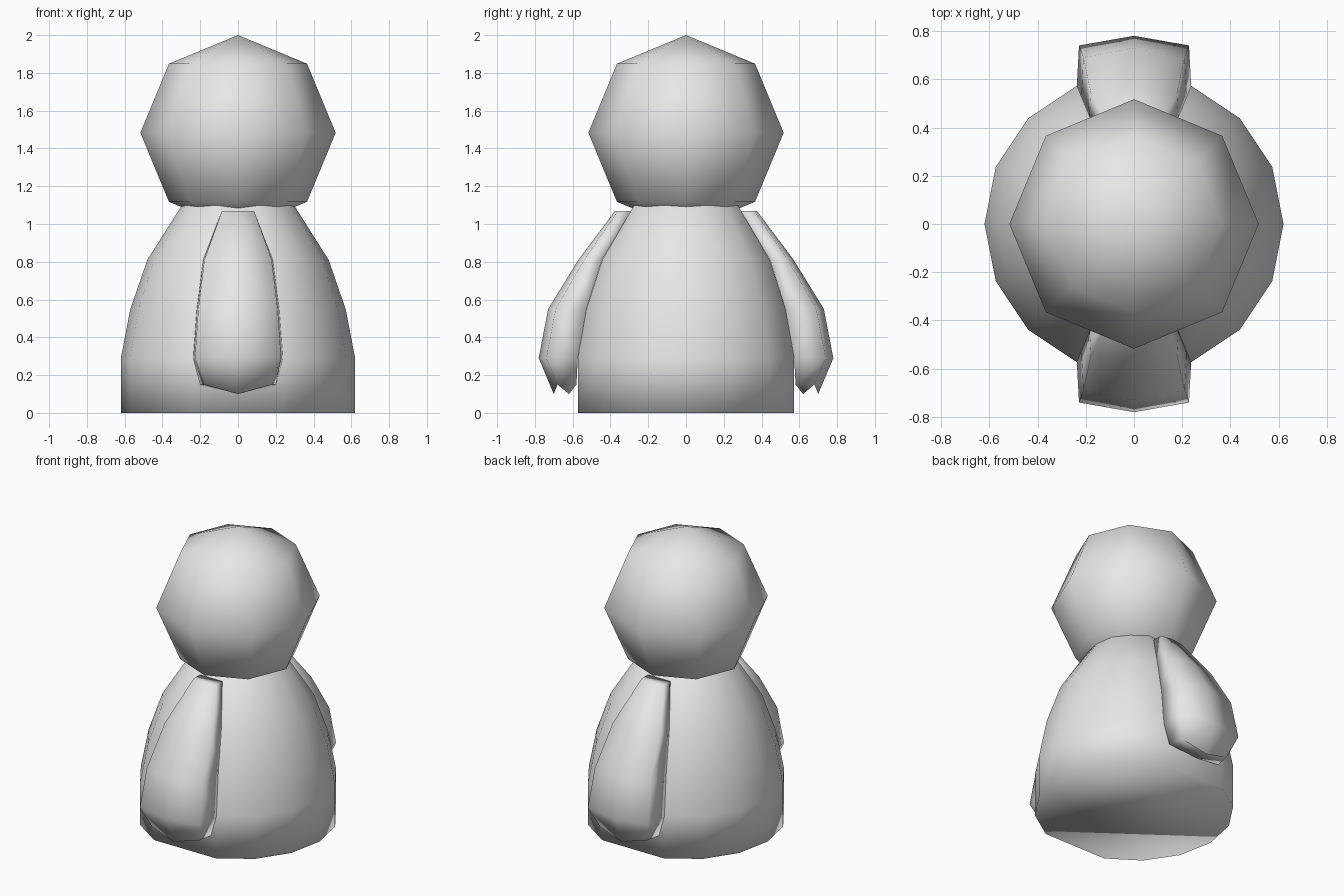
import bpy, bmesh, math

cube = bpy.data.objects.get("Cube")
if cube:
    bpy.data.objects.remove(cube, do_unlink=True)

grey = bpy.data.materials.new("light_grey")
grey.use_nodes = True
grey.diffuse_color = (0.8, 0.8, 0.8, 1)
for node in grey.node_tree.nodes:
    if node.type == 'BSDF_PRINCIPLED':
        node.inputs["Base Color"].default_value = grey.diffuse_color


def finish(name, bm):
    """Turn a bmesh into a smooth grey object."""
    bmesh.ops.recalc_face_normals(bm, faces=bm.faces[:])
    mesh = bpy.data.meshes.new(name)
    bm.to_mesh(mesh)
    bm.free()
    mesh.materials.append(grey)
    for poly in mesh.polygons:
        poly.use_smooth = True
    obj = bpy.data.objects.new(name, mesh)
    bpy.context.collection.objects.link(obj)
    return obj


def loft(name, rings):
    """Bridge equal-sized rings of points and cap both ends."""
    bm = bmesh.new()
    loops = [[bm.verts.new(p) for p in ring] for ring in rings]
    n = len(loops[0])
    for low, high in zip(loops, loops[1:]):
        for i in range(n):
            j = (i + 1) % n
            bm.faces.new((low[i], low[j], high[j], high[i]))
    bm.faces.new(loops[0])
    bm.faces.new(loops[-1])
    return finish(name, bm)


# Body: sixteen-sided bell, flattened at front and back where the arms sit
body_profile = [(0.62, 0), (0.62, 0.29), (0.57, 0.55), (0.48, 0.81),
                (0.29, 1.11), (0.12, 1.2)]
angles = [i * math.tau / 16 for i in range(16) if i % 8 != 4]
loft("body", [[(r * math.cos(a), r * math.sin(a), z) for a in angles]
              for r, z in body_profile])

# Head: low-sided ball
bm = bmesh.new()
bmesh.ops.create_uvsphere(bm, u_segments=8, v_segments=4, radius=0.517)
bmesh.ops.translate(bm, verts=bm.verts[:], vec=(0, 0, 1.483))
finish("head", bm)

# Arms: (side z, middle z, inner x, inner y, outer x, outer y, middle y)
arm_sections = [
    (0.15, 0.10, 0.20, 0.58, 0.18, 0.68, 0.70),
    (0.29, 0.29, 0.237, 0.573, 0.228, 0.74, 0.78),
    (0.55, 0.55, 0.218, 0.527, 0.21, 0.69, 0.73),
    (0.81, 0.81, 0.184, 0.445, 0.178, 0.54, 0.57),
    (1.07, 1.07, 0.085, 0.29, 0.085, 0.36, 0.375),
]
for name, side in (("front_arm", -1), ("back_arm", 1)):
    rings = []
    for z, mid_z, xi, yi, xo, yo, ym in arm_sections:
        inner_mid = yi + 0.04 if mid_z < z else yi
        rings.append([(xi, side * yi, z), (xo, side * yo, z),
                      (0, side * ym, mid_z), (-xo, side * yo, z),
                      (-xi, side * yi, z), (0, side * inner_mid, mid_z)])
    loft(name, rings)
